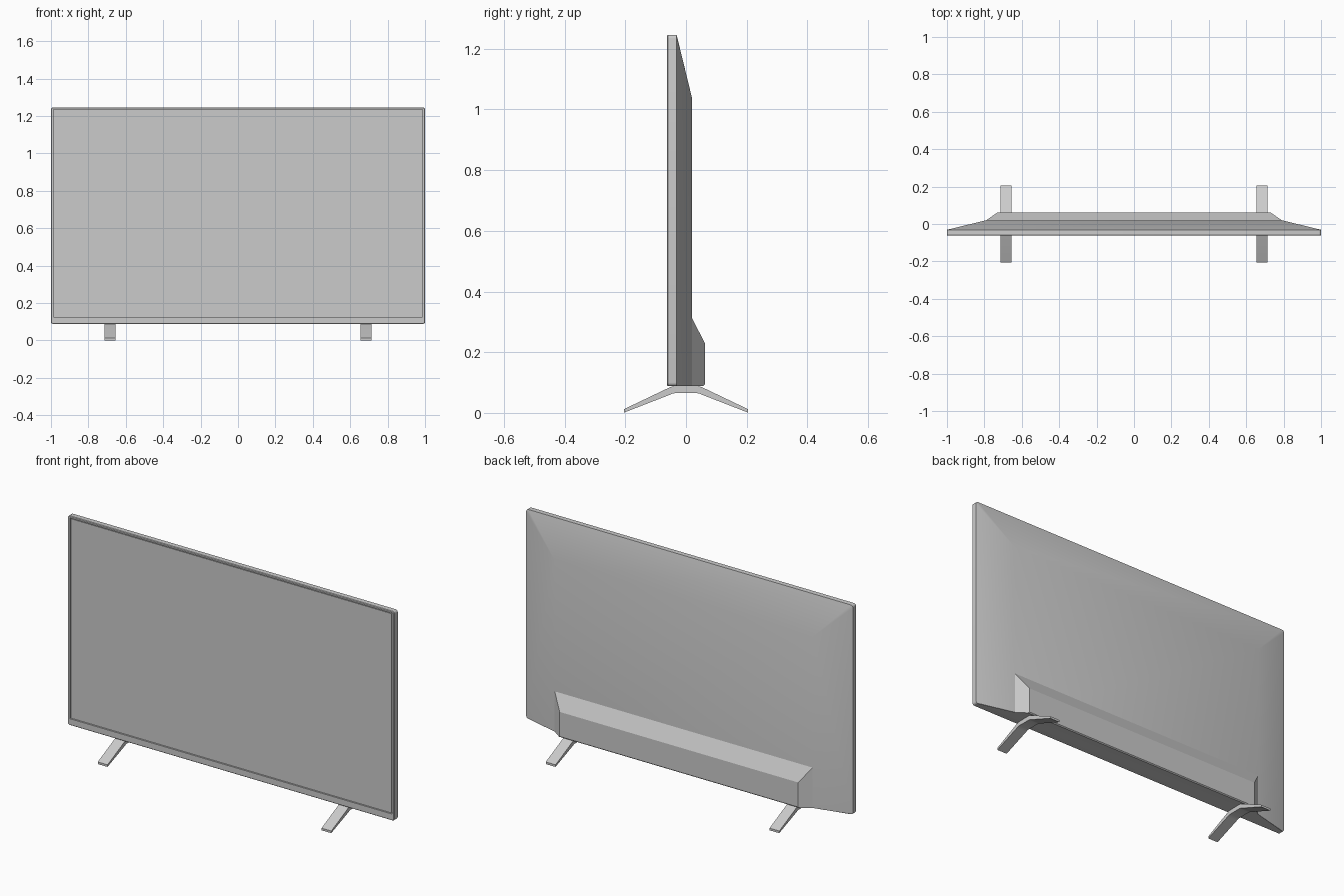
import bpy, bmesh, math
from mathutils import Vector

if "Cube" in bpy.data.objects:
    bpy.data.objects.remove(bpy.data.objects["Cube"])

Z0, Z1 = 0.088, 1.246          # bottom and top of the cabinet
FRONT, SEAM, PANEL, REAR = -0.062, -0.031, 0.02, 0.062


def finish(bm, name, angle=25):
    bmesh.ops.recalc_face_normals(bm, faces=bm.faces)
    me = bpy.data.meshes.new(name)
    bm.to_mesh(me)
    bm.free()
    ob = bpy.data.objects.new(name, me)
    bpy.context.collection.objects.link(ob)
    bpy.ops.object.select_all(action='DESELECT')
    ob.select_set(True)
    bpy.context.view_layer.objects.active = ob
    bpy.ops.object.shade_smooth_by_angle(angle=math.radians(angle))
    return ob


def rounded_rect(hx, z0, z1, y, r, n=4):
    pts = []
    corners = [(hx - r, z1 - r), (-hx + r, z1 - r), (-hx + r, z0 + r), (hx - r, z0 + r)]
    for q, (cx, cz) in enumerate(corners):
        for i in range(n + 1):
            a = math.pi / 2 * (q + i / n)
            pts.append(Vector((cx + r * math.cos(a), y, cz + r * math.sin(a))))
    return pts


def loft(bm, loops):
    rings = [[bm.verts.new(p) for p in loop] for loop in loops]
    for a, b in zip(rings, rings[1:]):
        for i in range(len(a)):
            j = (i + 1) % len(a)
            bm.faces.new((a[i], a[j], b[j], b[i]))
    return rings


def hull(name, points):
    bm = bmesh.new()
    for p in points:
        bm.verts.new(p)
    bmesh.ops.convex_hull(bm, input=bm.verts)
    bmesh.ops.dissolve_limit(bm, angle_limit=0.01, verts=bm.verts, edges=bm.edges)
    return finish(bm, name)


# Bezel with recessed opening, closed at the seam
bm = bmesh.new()
rings = loft(bm, [
    rounded_rect(1.0, Z0, Z1, SEAM, 0.012),
    rounded_rect(1.0, Z0, Z1, FRONT + 0.003, 0.012),
    rounded_rect(0.997, Z0 + 0.003, Z1 - 0.003, FRONT, 0.010),
    rounded_rect(0.986, 0.124, 1.235, FRONT, 0.002),
    rounded_rect(0.986, 0.124, 1.235, FRONT + 0.009, 0.002),
])
bm.faces.new(rings[-1])
bm.faces.new(rings[0])
finish(bm, "bezel")

# Screen panel, with a thin groove around it
bm = bmesh.new()
rings = loft(bm, [
    rounded_rect(0.981, 0.129, 1.230, FRONT + 0.009, 0.002),
    rounded_rect(0.981, 0.129, 1.230, FRONT + 0.004, 0.002),
])
bm.faces.new(rings[-1])
finish(bm, "screen")

# Tapered back cover
hull("back_cover", rounded_rect(1.0, Z0, Z1, SEAM, 0.012) +
     [(s * 0.79, PANEL, z) for s in (-1, 1) for z in (Z0 + 0.001, 1.037)])

# Electronics housing low on the back
pts = []
for s in (-1, 1):
    pts += [(s * 0.79, PANEL, Z0 + 0.001), (s * 0.79, PANEL, 0.312),
            (s * 0.73, REAR, 0.23), (s * 0.73, REAR, Z0 + 0.006),
            (s * 0.737, REAR - 0.005, Z0 + 0.001)]
hull("rear_housing", pts)

# Splayed feet: half profile from the bend to the toe, mirrored in y
top = [(0.036, 0.089), (0.045, 0.0875), (0.054, 0.084), (0.205, 0.012)]
low = [(0.205, 0.0), (0.199, 0.003), (0.055, 0.059), (0.046, 0.063), (0.036, 0.065)]
half = top + low
profile = half + [(-y, z) for y, z in reversed(half)]
for side, x in (("left", -0.685), ("right", 0.685)):
    bm = bmesh.new()
    rings = loft(bm, [[(x + d, y, z) for y, z in profile] for d in (-0.03, 0.03)])
    for ring in rings:
        bm.faces.new(ring)
    finish(bm, side + "_foot", 35)
